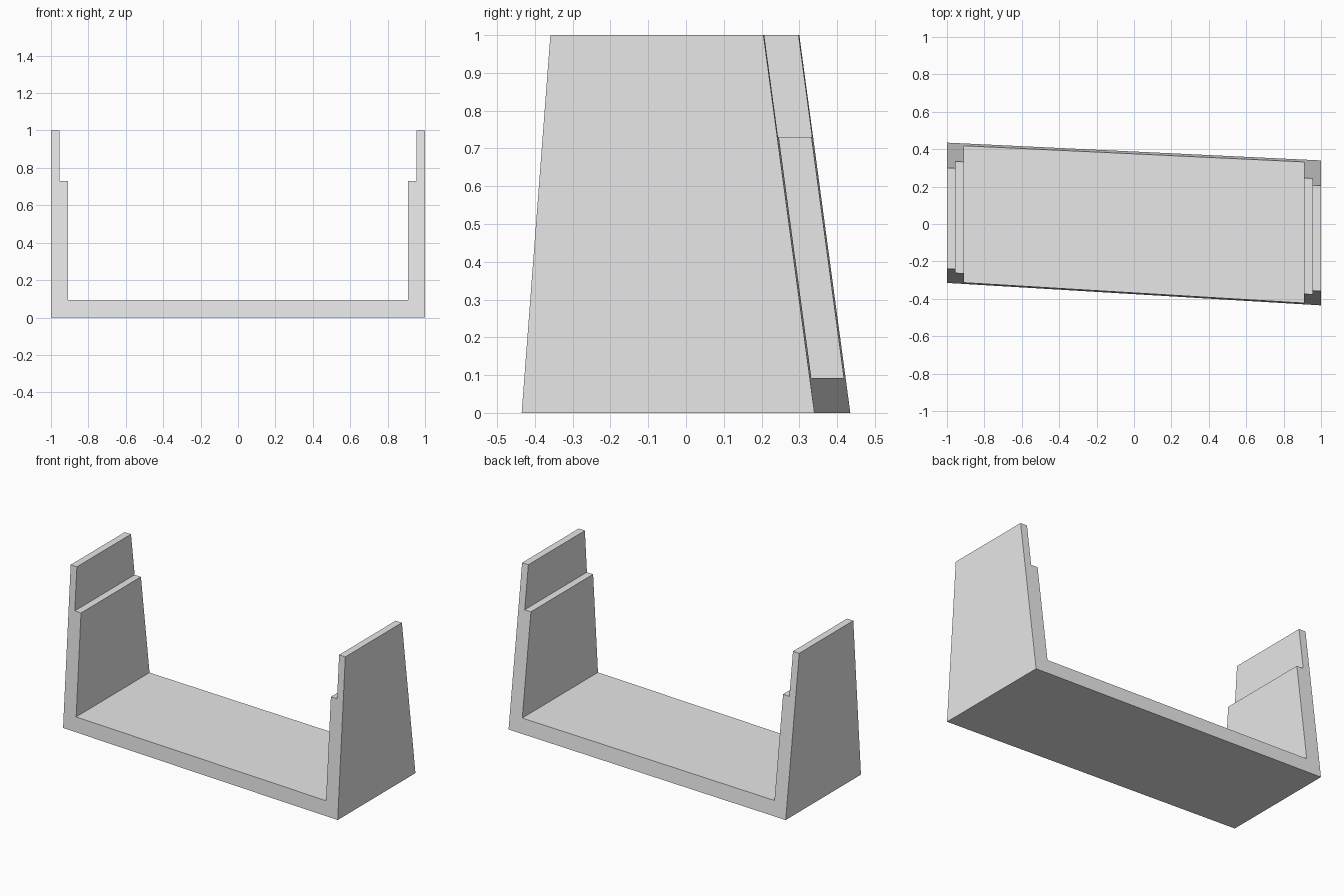
import bpy
import bmesh

cube = bpy.data.objects.get("Cube")
if cube:
    bpy.data.objects.remove(cube, do_unlink=True)

# Single light grey material
grey = bpy.data.materials.new("light grey")
grey.use_nodes = True
colour = (0.8, 0.8, 0.8, 1.0)
grey.diffuse_color = colour
grey.node_tree.nodes["Principled BSDF"].inputs["Base Color"].default_value = colour


# Slanted end planes: y as a function of position in the x-z profile
def front_y(x, z):
    return -0.375 - 0.06 * x + 0.076 * z


def back_y(x, z):
    return 0.3875 - 0.0475 * x - 0.135 * z


# Stepped U profile, right half mirrored to the left
half = [(1.0, 0.0), (1.0, 1.0), (0.955, 1.0), (0.955, 0.73), (0.91, 0.73), (0.91, 0.093)]
profile = half + [(-x, z) for x, z in reversed(half)]

# Channel body: the profile spanned between the two slanted planes
bm = bmesh.new()
front = [bm.verts.new((x, front_y(x, z), z)) for x, z in profile]
back = [bm.verts.new((x, back_y(x, z), z)) for x, z in profile]
bm.faces.new(front)
bm.faces.new(back[::-1])
count = len(profile)
for i in range(count):
    j = (i + 1) % count
    bm.faces.new((front[i], back[i], back[j], front[j]))
bmesh.ops.recalc_face_normals(bm, faces=bm.faces[:])

mesh = bpy.data.meshes.new("stepped_channel")
bm.to_mesh(mesh)
bm.free()
mesh.materials.append(grey)
channel = bpy.data.objects.new("stepped_channel", mesh)
bpy.context.collection.objects.link(channel)
